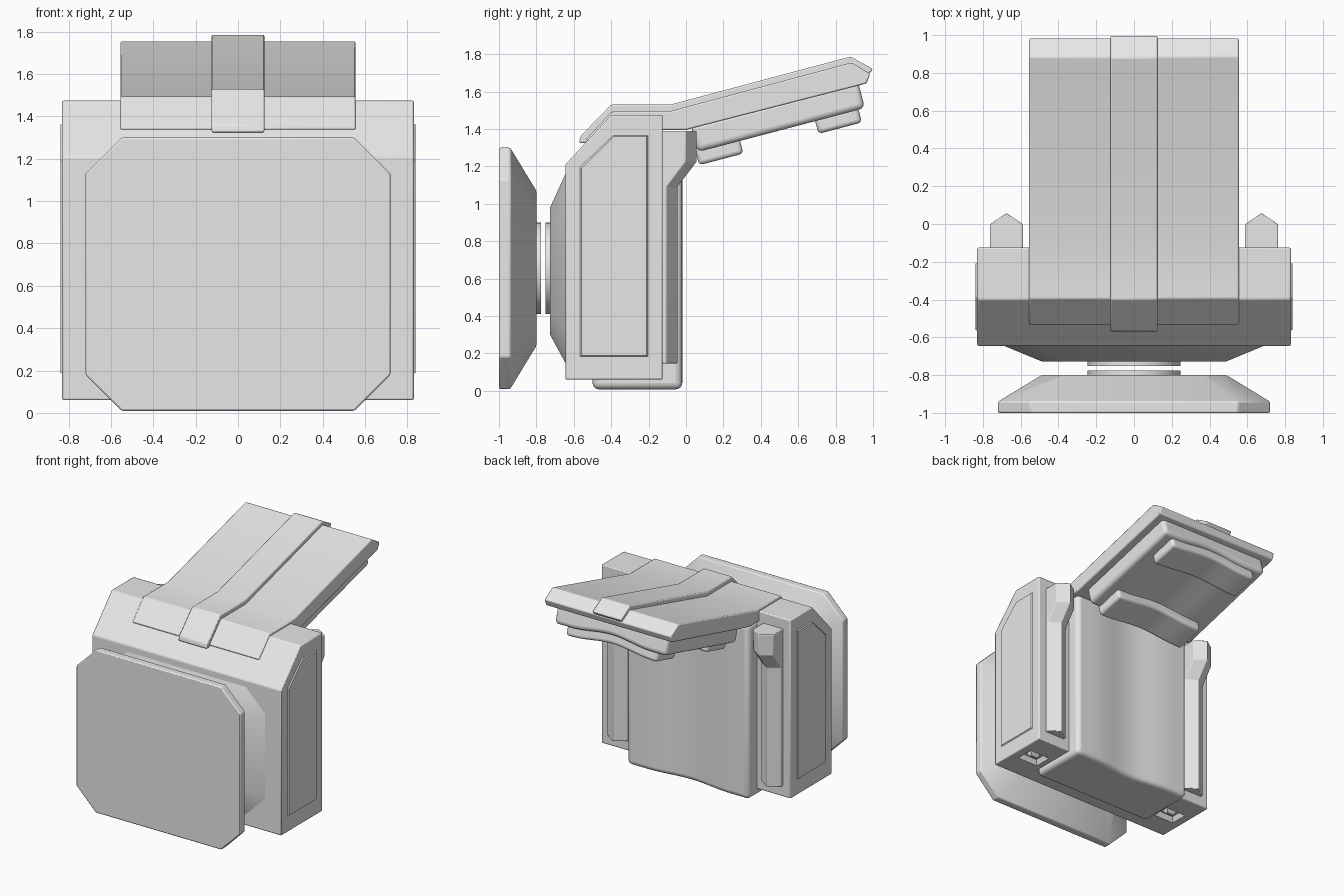
import bpy, bmesh, math

if "Cube" in bpy.data.objects:
    bpy.data.objects.remove(bpy.data.objects["Cube"])

grey = bpy.data.materials.new("plain_grey")
grey.diffuse_color = (0.8, 0.8, 0.8, 1)
grey.use_nodes = True
grey.node_tree.nodes["Principled BSDF"].inputs["Base Color"].default_value = grey.diffuse_color


def loft(name, rings, bevel=0.008, segments=2, limit=30):
    """Skin a list of equal-length point rings and cap both ends."""
    bm = bmesh.new()
    loops = [[bm.verts.new(p) for p in ring] for ring in rings]
    n = len(loops[0])
    for a, b in zip(loops, loops[1:]):
        for i in range(n):
            j = (i + 1) % n
            bm.faces.new((a[i], a[j], b[j], b[i]))
    bm.faces.new(loops[0])
    bm.faces.new(loops[-1])
    bmesh.ops.recalc_face_normals(bm, faces=bm.faces)
    mesh = bpy.data.meshes.new(name)
    bm.to_mesh(mesh)
    bm.free()
    mesh.materials.append(grey)
    obj = bpy.data.objects.new(name, mesh)
    bpy.context.collection.objects.link(obj)
    bpy.ops.object.select_all(action='DESELECT')
    obj.select_set(True)
    bpy.context.view_layer.objects.active = obj
    bpy.ops.object.shade_smooth_by_angle(angle=math.radians(30))
    if bevel:
        m = obj.modifiers.new("edge_bevel", 'BEVEL')
        m.width, m.segments = bevel, segments
        m.limit_method, m.angle_limit = 'ANGLE', math.radians(limit)
    return obj


def prism(name, profile, x0, x1, **kw):
    return loft(name, [[(x, y, z) for y, z in profile] for x in (x0, x1)], **kw)


def octagon(y, hx, z0, z1, c):
    return [(-hx, y, z0 + c), (-hx + c, y, z0), (hx - c, y, z0), (hx, y, z0 + c),
            (hx, y, z1 - c), (hx - c, y, z1), (-hx + c, y, z1), (-hx, y, z1 - c)]


def rect(z, cx, cy, hx, hy):
    return [(cx - hx, cy - hy, z), (cx + hx, cy - hy, z),
            (cx + hx, cy + hy, z), (cx - hx, cy + hy, z)]


# Main body with sloped front shoulder
body = prism("body", [(-.645, .06), (-.645, 1.21), (-.40, 1.475), (-.125, 1.475), (-.125, .06)], -.83, .83)

# Sockets cut into the underside, each with a small wedge inside
for s, side in ((1, "right"), (-1, "left")):
    cut = loft(f"socket_cutter_{side}", [rect(.04, s * .67, -.38, .10, .08),
                                         rect(.10, s * .67, -.38, .075, .055)], bevel=0)
    cut.hide_render = True
    cut.hide_viewport = True
    cut.display_type = 'WIRE'
    b = body.modifiers.new("socket", 'BOOLEAN')
    b.operation, b.object, b.solver = 'DIFFERENCE', cut, 'EXACT'
    loft(f"socket_wedge_{side}", [rect(.11, s * .67, -.38, .05, .035),
                                  rect(.07, s * .67, -.38, .03, .01)], bevel=0)
    # Thin side panel
    panel = [(-.57, .18), (-.57, 1.2), (-.39, 1.37), (-.2, 1.37), (-.2, .18)]
    inner = [(-.56, .19), (-.56, 1.19), (-.385, 1.36), (-.21, 1.36), (-.21, .19)]
    loft(f"side_panel_{side}", [[(s * .825, y, z) for y, z in panel],
                                [(s * .838, y, z) for y, z in inner]], bevel=0)
    # Back rail with a ridge, leaning outwards at the top
    rings = []
    for z, y in ((.145, -.105), (1.09, -.105), (1.225, -.002), (1.39, -.002)):
        cx = s * .675
        rings.append([(cx - .088, -.2, z), (cx + .088, -.2, z), (cx + .088, y, z),
                      (cx, y + .06, z), (cx - .088, y, z)])
    loft(f"back_rail_{side}", rings, bevel=.005)

# Front raised pad and floating front plate
loft("front_pad", [octagon(-.64, .70, .14, 1.17, .17), octagon(-.727, .49, .30, .98, .12)], bevel=.004)
loft("front_plate", [octagon(-1, .72, .01, 1.30, .17), octagon(-.94, .72, .01, 1.30, .17),
                     octagon(-.80, .49, .24, 1.07, .12)])

# Pair of round coupling discs
for name, y0, y1 in (("pad_disc", -.752, -.72), ("plate_disc", -.81, -.775)):
    loft(name, [[(.245 * math.cos(i * math.tau / 40), y, .655 + .245 * math.sin(i * math.tau / 40))
                 for i in range(40)] for y in (y0, y1)], bevel=0)

# Hinged lid and the strap running over it
prism("lid", [(-.515, 1.325), (-.535, 1.345), (-.395, 1.495), (-.085, 1.495), (.885, 1.755),
              (.985, 1.695), (.965, 1.643), (.0, 1.395), (-.12, 1.395), (-.40, 1.44)], -.555, .555)
prism("strap", [(-.53, 1.325), (-.572, 1.325), (-.565, 1.36), (-.40, 1.53), (-.085, 1.53), (.88, 1.787),
                (1.0, 1.72), (.975, 1.69), (.88, 1.74), (-.08, 1.48), (-.38, 1.48)], -.125, .125)


def dip(x):
    """Gentle hollow across the middle of each cushion."""
    return .035 * (.5 + .5 * math.cos(math.pi * min(abs(x) / .36, 1)))


def samples(hx, n=16):
    return [-hx + 2 * hx * i / n for i in range(n + 1)]


# Back cushion
loft("back_cushion", [[(x, -.5, .008), (x, -.5, 1.39), (x, -.02 - dip(x), 1.39), (x, -.02 - dip(x), .008)]
                      for x in samples(.535)], bevel=.035, segments=4, limit=50)


def under_lid(name, u0, u1, d0, d1, hx, bevel):
    """Cushion placed along the underside of the sloping lid."""
    c, s = math.cos(math.radians(14.7)), math.sin(math.radians(14.7))
    rings = []
    for x in samples(hx):
        d = d1 - dip(x)
        rings.append([(x, u * c + e * s, 1.395 + u * s - e * c)
                      for u, e in ((u0, d0), (u1, d0), (u1, d), (u0, d))])
    loft(name, rings, bevel=bevel, segments=4, limit=50)


under_lid("lid_cushion", .03, .955, -.02, .13, .49, .03)
under_lid("lid_bar_inner", .02, .265, .07, .20, .40, .022)
under_lid("lid_bar_outer", .68, .92, .07, .20, .40, .022)
